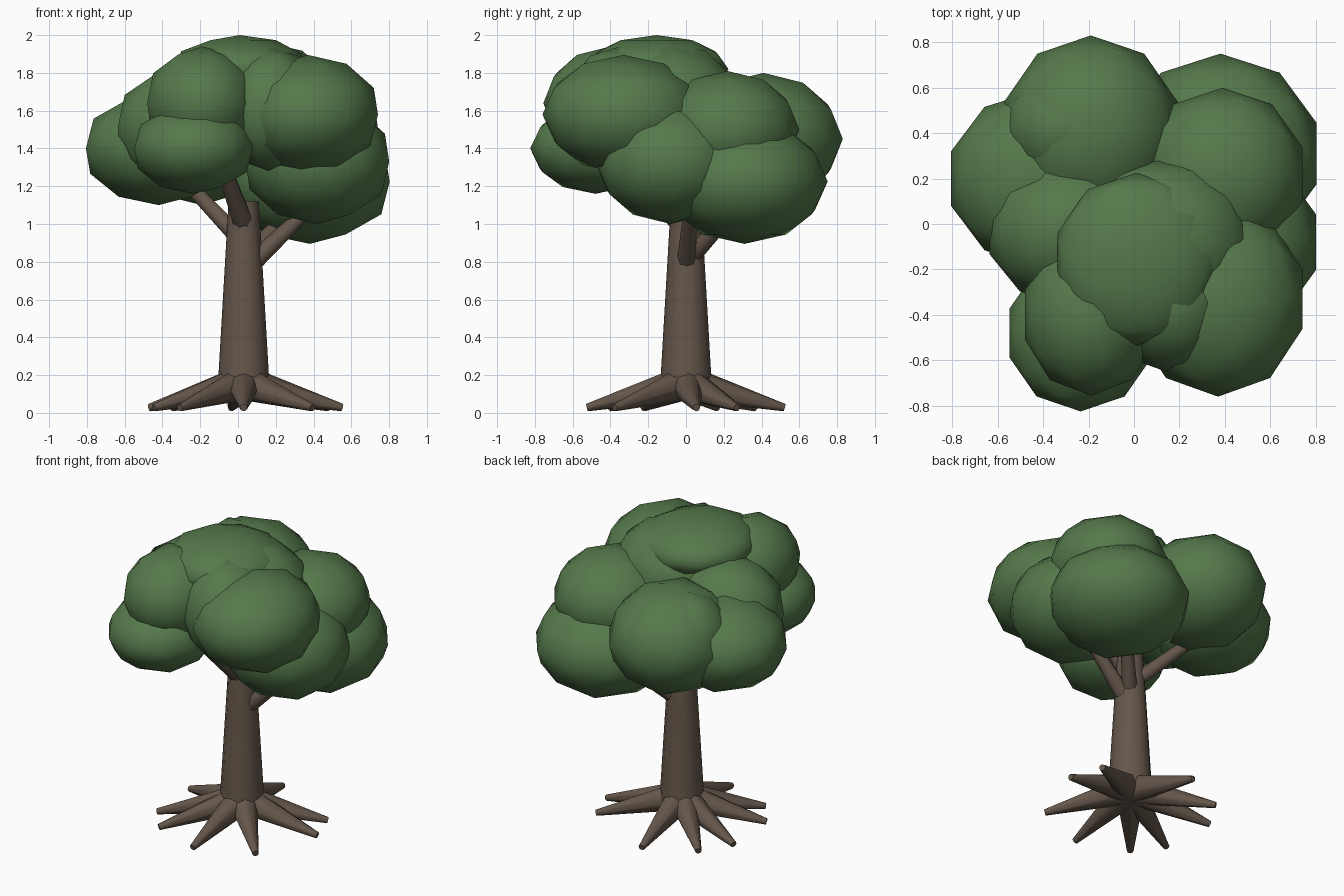
import bpy
from math import cos, sin, radians
from mathutils import Vector

cube = bpy.data.objects.get("Cube")
if cube:
    bpy.data.objects.remove(cube, do_unlink=True)


def material(name, color):
    mat = bpy.data.materials.new(name)
    mat.use_nodes = True
    mat.diffuse_color = color
    mat.node_tree.nodes["Principled BSDF"].inputs["Base Color"].default_value = color
    return mat


bark = material("bark", (0.13, 0.095, 0.07, 1))
leaf = material("leaf", (0.09, 0.19, 0.07, 1))


def limb(name, start, end, r_start, r_end, sides=8):
    """Tapered round limb between two points."""
    start, end = Vector(start), Vector(end)
    axis = end - start
    bpy.ops.mesh.primitive_cone_add(vertices=sides, radius1=r_start, radius2=r_end,
                                    depth=axis.length, location=(start + end) / 2)
    obj = bpy.context.object
    obj.name = name
    obj.rotation_euler = axis.to_track_quat('Z', 'Y').to_euler()
    obj.data.materials.append(bark)
    bpy.ops.object.shade_smooth_by_angle(angle=radians(50))


def clump(name, center, radii):
    """Faceted ellipsoid of foliage."""
    bpy.ops.mesh.primitive_ico_sphere_add(subdivisions=2, radius=1, location=center)
    obj = bpy.context.object
    obj.name = name
    obj.scale = radii
    obj.data.materials.append(leaf)
    bpy.ops.object.shade_smooth()


# Trunk
TRUNK_X = 0.03
limb("trunk", (TRUNK_X, 0, 0.14), (TRUNK_X, 0, 1.12), 0.137, 0.08, 12)

# Roots fanning out from the trunk base
for i, angle in enumerate((6, 31, 97, 136, 162, 205, 230, 270, 314)):
    a = radians(angle)
    tip = (TRUNK_X + 0.525 * cos(a), 0.525 * sin(a), 0.028)
    limb(f"root_{i + 1}", (TRUNK_X, 0, 0.16), tip, 0.094, 0.02)

# Branches reaching into the crown
limb("branch_left", (0.06, 0, 0.78), (0.46, 0.03, 1.16), 0.052, 0.03)
limb("branch_back_left", (0.05, 0.02, 0.82), (0.32, 0.3, 1.12), 0.05, 0.03)
limb("branch_back_right", (0.03, 0.01, 0.90), (-0.32, 0.27, 1.27), 0.05, 0.035)
limb("branch_front", (0.03, -0.03, 1.0), (-0.12, -0.4, 1.42), 0.055, 0.035)

# Crown
clumps = {
    "crown_cap": ((0.01, -0.155, 1.82), (0.365, 0.38, 0.18)),
    "crown_top": ((0.13, -0.08, 1.645), (0.40, 0.37, 0.32)),
    "crown_back": ((-0.19, 0.41, 1.45), (0.40, 0.42, 0.35)),
    "crown_back_right": ((-0.31, 0.42, 1.48), (0.27, 0.27, 0.30)),
    "crown_back_left_low": ((0.38, 0.31, 1.225), (0.445, 0.44, 0.33)),
    "crown_back_left_high": ((0.39, 0.22, 1.50), (0.37, 0.38, 0.31)),
    "crown_left": ((0.42, -0.08, 1.33), (0.40, 0.40, 0.33)),
    "crown_front_left": ((0.37, -0.33, 1.58), (0.39, 0.43, 0.315)),
    "crown_front": ((0.17, -0.35, 1.61), (0.28, 0.31, 0.33)),
    "crown_front_right_high": ((-0.19, -0.40, 1.64), (0.305, 0.355, 0.30)),
    "crown_front_right_low": ((-0.235, -0.48, 1.40), (0.33, 0.345, 0.24)),
    "crown_right_low": ((-0.42, 0.20, 1.40), (0.405, 0.39, 0.30)),
    "crown_right_high": ((-0.285, -0.03, 1.51), (0.37, 0.33, 0.33)),
}
for name, (center, radii) in clumps.items():
    clump(name, center, radii)
